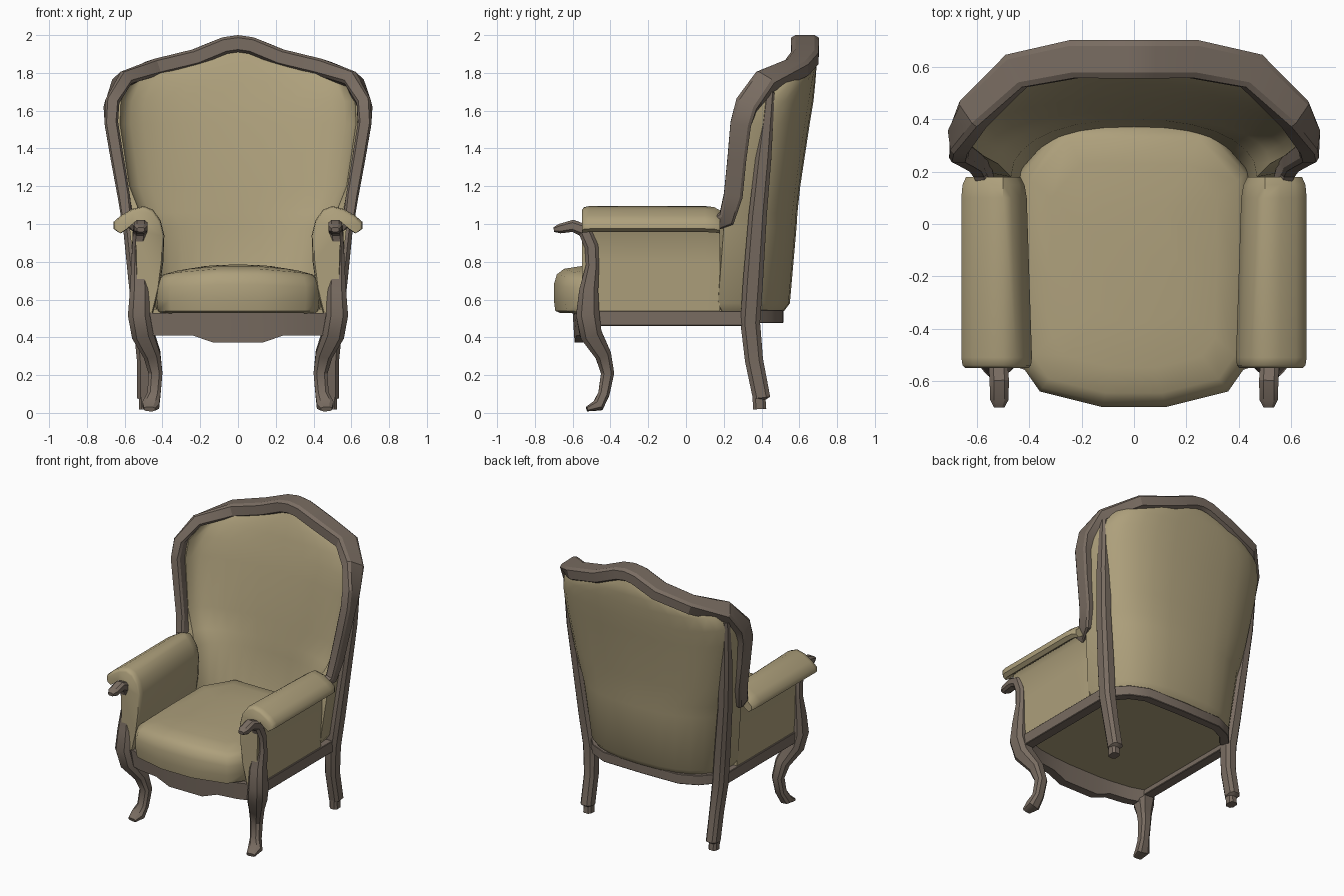
import bpy, bmesh, math
from mathutils import Vector


def material(name, rgb):
    m = bpy.data.materials.new(name)
    m.diffuse_color = (*rgb, 1)
    return m


WOOD = material("wood", (0.19, 0.15, 0.12))
FABRIC = material("fabric", (0.42, 0.35, 0.20))


def loft(name, rings, mat, angle=40, mirror=False):
    """Skin a list of equal-length closed rings and cap both ends."""
    bm = bmesh.new()
    vs = [[bm.verts.new(p) for p in r] for r in rings]
    n = len(rings[0])
    for a, b in zip(vs, vs[1:]):
        for i in range(n):
            j = (i + 1) % n
            bm.faces.new((a[i], a[j], b[j], b[i]))
    bm.faces.new(vs[0])
    bm.faces.new(vs[-1])
    bmesh.ops.recalc_face_normals(bm, faces=bm.faces)
    me = bpy.data.meshes.new(name)
    bm.to_mesh(me)
    bm.free()
    ob = bpy.data.objects.new(name, me)
    bpy.context.collection.objects.link(ob)
    me.materials.append(mat)
    bpy.ops.object.select_all(action='DESELECT')
    ob.select_set(True)
    bpy.context.view_layer.objects.active = ob
    bpy.ops.object.shade_smooth_by_angle(angle=math.radians(angle))
    if mirror:
        ob.modifiers.new("mirror", 'MIRROR').use_mirror_merge = False
    return ob


def sweep(name, path, ref, mat, k=0.55, mirror=False):
    """Sweep a chamfered box along (x, y, z, half_width, half_depth) points; depth follows ref."""
    prof = [(1, k), (k, 1), (-k, 1), (-1, k), (-1, -k), (-k, -1), (k, -1), (1, -k)]
    pts = [Vector(p[:3]) for p in path]
    rings = []
    for i, p in enumerate(pts):
        t = (pts[min(i + 1, len(pts) - 1)] - pts[max(i - 1, 0)]).normalized()
        d = Vector(ref)
        d = (d - t * d.dot(t)).normalized()
        s = t.cross(d)
        w, h = path[i][3:]
        rings.append([p + d * a * h + s * b * w for a, b in prof])
    return loft(name, rings, mat, 30, mirror)


def both_sides(half):
    """Complete a half path that ends on the centre line."""
    return half + [(-p[0], *p[1:]) for p in half[-2::-1]]


def arc(xe, ye, yc, n, steps=14):
    """Half superellipse in plan from +xe round the back to -xe."""
    out = []
    for i in range(steps + 1):
        a = math.pi * i / steps
        c, s = math.cos(a), max(math.sin(a), 0)
        out.append((math.copysign(abs(c) ** (2 / n), c) * xe, ye + (yc - ye) * s ** (2 / n)))
    return out


# Back upholstery: z, outer half width, inner half width, edge y, inner y, outer y
rows = [(0.54, .50, .42, .17, .34, .52), (0.58, .53, .43, .15, .36, .55),
        (0.98, .575, .47, .18, .40, .585), (1.06, .585, .52, .23, .41, .59),
        (1.20, .61, .575, .26, .43, .605), (1.53, .655, .625, .30, .48, .655),
        (1.65, .655, .62, .33, .51, .675), (1.75, .61, .57, .42, .535, .685),
        (1.82, .46, .43, .55, .555, .69), (1.87, .25, .23, .60, .575, .69),
        (1.93, .06, .05, .62, .60, .67)]
rings = []
for z, xo, xi, ye, yi, yo in rows:
    outer = arc(xo, ye + .02, yo, 2.6)
    inner = arc(xi, ye, yi, 2.2)[::-1]
    rings.append([(x, y, z) for x, y in outer + inner])
loft("back_upholstery", rings, FABRIC, 50)

# Carved frame round the back
sweep("back_frame", both_sides([
    (.55, .12, .985, .02, .03), (.585, .215, 1.03, .03, .045), (.605, .25, 1.15, .033, .05),
    (.64, .27, 1.35, .035, .05), (.67, .29, 1.53, .036, .055), (.67, .32, 1.63, .038, .06),
    (.615, .42, 1.755, .042, .065), (.45, .585, 1.825, .045, .07), (.23, .63, 1.88, .045, .073),
    (.07, .63, 1.945, .045, .073), (0, .63, 1.955, .045, .073)]), (0, 1, 0), WOOD, .7)

# Seat cushion: plan outline scaled per level, top crowned across x
half = [(.12, -.70), (.36, -.64), (.43, -.54), (.44, -.2), (.44, .2), (.28, .38)]
plan = half + [(-x, y) for x, y in half[::-1]]
rings = []
for z, s, crown in [(.52, .88, -.03), (.50, .94, -.03), (.54, .985, 0), (.60, 1, 0), (.68, 1, .02),
                    (.735, .97, .03), (.765, .90, .04), (.78, .72, .05), (.785, .4, .05)]:
    rings.append([(x * s, -.16 + (y + .16) * s,
                   z - crown * (x * s / .44) ** 2 + (.03 if crown < 0 else 0) * (1 - (x / .44) ** 2))
                  for x, y in plan])
loft("seat_cushion", rings, FABRIC, 50)

# Rolled arms with side panels: one profile (x, z) run along y
prof = [(.45, .53), (.415, .66), (.395, .80), (.39, .94), (.41, 1.02), (.45, 1.075), (.50, 1.095),
        (.56, 1.08), (.62, 1.045), (.66, 1.01), (.66, .975), (.635, .957), (.60, .98), (.565, 1.01),
        (.545, .98), (.54, .80), (.53, .53)]
rings = []
for y, s, shift in [(-.55, .9, 0), (-.54, .97, 0), (-.51, 1, 0), (.10, 1, .02), (.15, .97, .025), (.18, .88, .03)]:
    rings.append([(.51 + (x - .51) * s + (shift if x < .5 else 0), .9 + (z - .9) * (s if z > .9 else 1), y)
                  for x, z in prof])
loft("arms", [[(x, y, z) for x, z, y in r] for r in rings], FABRIC, 50, True)

# Cabriole front legs, rising into the scrolled arm supports
sweep("front_legs", [
    (.515, -.70, .97, .012, .02), (.515, -.67, .975, .025, .035), (.515, -.60, .99, .032, .037),
    (.52, -.535, .965, .038, .036), (.525, -.50, .88, .036, .036), (.525, -.495, .78, .035, .04),
    (.52, -.515, .65, .05, .052), (.525, -.52, .52, .062, .058), (.505, -.505, .42, .058, .058),
    (.455, -.44, .31, .043, .045), (.437, -.415, .21, .035, .037), (.445, -.435, .10, .03, .035),
    (.462, -.465, .04, .032, .045), (.468, -.525, .02, .012, .03)], (1, 0, 0), WOOD, .55, True)

# Back legs, continuing up the outside of the back
sweep("back_legs", [
    (.495, .39, .02, .035, .03), (.495, .387, .075, .035, .03), (.495, .40, .08, .046, .04),
    (.495, .36, .28, .048, .04), (.51, .34, .48, .052, .045), (.535, .355, .70, .053, .045),
    (.575, .38, 1.05, .048, .04), (.60, .41, 1.35, .042, .04), (.615, .445, 1.70, .025, .035)],
    (1, 0, 0), WOOD, .55, True)

# Scalloped front apron: x, front y, bottom z
apron = [(.50, -.52, .41), (.38, -.56, .41), (.24, -.58, .41), (.13, -.59, .372)]
apron += [(-x, y, z) for x, y, z in apron[::-1]]
loft("front_apron", [[(x, y, z), (x, y - .01, .53), (x, y + .08, .53), (x, y + .06, z)]
                     for x, y, z in apron], WOOD, 30)

# Side and back rails
sweep("side_rails", [(.505, -.50, .50, .04, .035), (.505, .34, .50, .04, .035)],
      (1, 0, 0), WOOD, .9, True)
sweep("back_rail", both_sides([(.47, .35, .51, .035, .03), (.40, .43, .51, .035, .03),
                               (.29, .48, .51, .035, .03), (0, .485, .51, .035, .03)]),
      (0, 1, 0), WOOD, .9)

# Closed underside
base = [(.49, -.52), (.49, .33), (.29, .47), (-.29, .47), (-.49, .33), (-.49, -.52)]
loft("seat_base", [[(x, y, z) for x, y in base] for z in (.495, .55)], FABRIC, 30)
